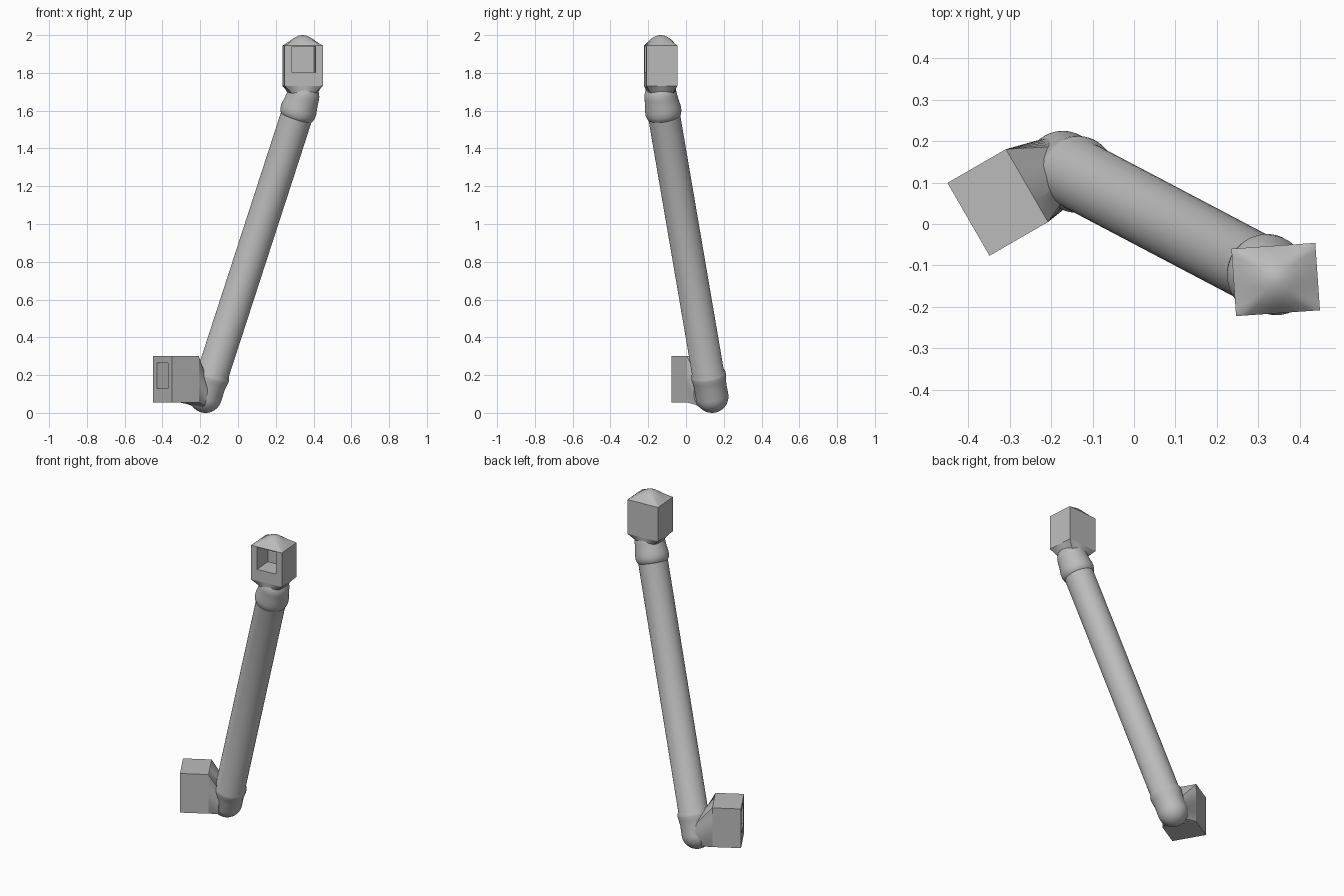
import bpy, bmesh
from math import cos, sin, pi, radians
from mathutils import Matrix, Vector

cube = bpy.data.objects.get("Cube")
if cube:
    bpy.data.objects.remove(cube, do_unlink=True)

grey = bpy.data.materials.new("plain grey")
grey.use_nodes = True
COLOUR = (0.5, 0.5, 0.5, 1)
grey.diffuse_color = COLOUR
grey.node_tree.nodes["Principled BSDF"].inputs["Base Color"].default_value = COLOUR


def finish(name, bm, smooth=None):
    bmesh.ops.recalc_face_normals(bm, faces=bm.faces[:])
    mesh = bpy.data.meshes.new(name)
    bm.to_mesh(mesh)
    bm.free()
    mesh.materials.append(grey)
    ob = bpy.data.objects.new(name, mesh)
    bpy.context.collection.objects.link(ob)
    if smooth:
        bpy.ops.object.select_all(action="DESELECT")
        ob.select_set(True)
        bpy.context.view_layer.objects.active = ob
        bpy.ops.object.shade_smooth_by_angle(angle=radians(smooth))
    return ob


def ring(centre, u, v, hx, hy, roundness=1.0, n=48):
    """Closed section that blends from a rectangle (0) to an ellipse (1)."""
    points = []
    for i in range(n):
        c, s = cos(2 * pi * i / n), sin(2 * pi * i / n)
        k = 1 / max(abs(c), abs(s))
        k += (1 - k) * roundness
        points.append(Vector(centre) + u * (hx * c * k) + v * (hy * s * k))
    return points


def loft(name, rings, smooth):
    bm = bmesh.new()
    loops = [[bm.verts.new(p) for p in r] for r in rings]
    n = len(loops[0])
    for a, b in zip(loops, loops[1:]):
        for i in range(n):
            j = (i + 1) % n
            bm.faces.new((a[i], a[j], b[j], b[i]))
    bm.faces.new(loops[0])
    bm.faces.new(loops[-1])
    return finish(name, bm, smooth)


def pocket_box(name, place, size, hole, depth):
    """Box whose front (local -y) has a recessed opening: hole = width, bottom, top."""
    bm = bmesh.new()
    bmesh.ops.create_cube(bm, size=1)
    bmesh.ops.scale(bm, vec=size, verts=bm.verts[:])
    bm.normal_update()
    front = min(bm.faces, key=lambda f: f.calc_center_median().y)
    bmesh.ops.inset_individual(bm, faces=[front], thickness=0.02)
    for v in front.verts:
        v.co.x = hole[0] / 2 * (1 if v.co.x > 0 else -1)
        v.co.z = hole[2] if v.co.z > 0 else hole[1]
    back = bmesh.ops.extrude_discrete_faces(bm, faces=[front])["faces"][0]
    for v in back.verts:
        v.co.y += depth
    bm.transform(place)
    return finish(name, bm)


X, Y, Z = Vector((1, 0, 0)), Vector((0, 1, 0)), Vector((0, 0, 1))

# Main leaning tube with rounded elbows and swollen collars
base = Vector((-0.172, 0.138, 0.087))
axis = Vector((0.325, -0.171, 1)).normalized()
side = axis.cross(Y).normalized()
other = axis.cross(side)
R, TOP = 0.087, 1.69
angles = [i * pi / 20 for i in range(1, 11)]
profile = [(-R * cos(a), R * sin(a)) for a in angles]
profile += [(0.06, 0.086), (0.09, 0.09), (0.11, 0.093), (0.125, 0.092), (0.137, 0.085),
            (1.575, 0.085), (1.58, 0.09), (1.6, 0.096), (1.625, 0.096), (1.65, 0.091)]
profile += [(TOP + R * cos(a), R * sin(a)) for a in reversed(angles)]
loft("tube", [ring(base + axis * s, side, other, r, r) for s, r in profile], 40)

# Lower housing, turned towards the front right
low_turn = Matrix.Rotation(radians(-60), 4, "Z")
low_centre = Vector((-0.329, 0.052, 0.178))
pocket_box("lower_housing", Matrix.Translation(low_centre) @ low_turn,
           (0.203, 0.163, 0.245), (0.12, -0.048, 0.087), 0.12)

# Tapered sleeve from the lower housing into the elbow
low_u = low_turn.to_3x3() @ X
low_back = low_centre + low_turn.to_3x3() @ Vector((0, 0.0815, 0))
neck_u = Vector((0.26, -0.966, 0))
neck_v = Vector((0.1, 0.03, 1)).normalized()
loft("lower_sleeve", [ring(low_back, low_u, Z, 0.1015, 0.1225, 0),
                      ring((-0.185, 0.125, 0.105), neck_u, neck_v, R, 0.093)], 40)

# Upper housing, facing the front
top_turn = Matrix.Rotation(radians(4), 4, "Z")
top_centre = Vector((0.342, -0.134, 1.838))
pocket_box("upper_housing", Matrix.Translation(top_centre) @ top_turn,
           (0.203, 0.163, 0.214), (0.125, -0.035, 0.102), 0.12)

# Tapered sleeve beneath the upper housing and domed cap above it
top_u, top_v = top_turn.to_3x3() @ X, top_turn.to_3x3() @ Y


def top_ring(z, hx, hy, roundness):
    return ring((top_centre.x, top_centre.y, z), top_u, top_v, hx, hy, roundness)


loft("upper_sleeve", [top_ring(1.731, 0.1015, 0.0815, 0),
                      top_ring(1.685, 0.074, 0.078, 1)], 40)
loft("domed_cap", [top_ring(*r) for r in (
    (1.945, 0.1015, 0.0815, 0), (1.962, 0.078, 0.069, 0.4), (1.978, 0.056, 0.054, 0.8),
    (1.989, 0.038, 0.038, 1), (1.997, 0.02, 0.02, 1), (2.0, 0.004, 0.004, 1))], 50)
